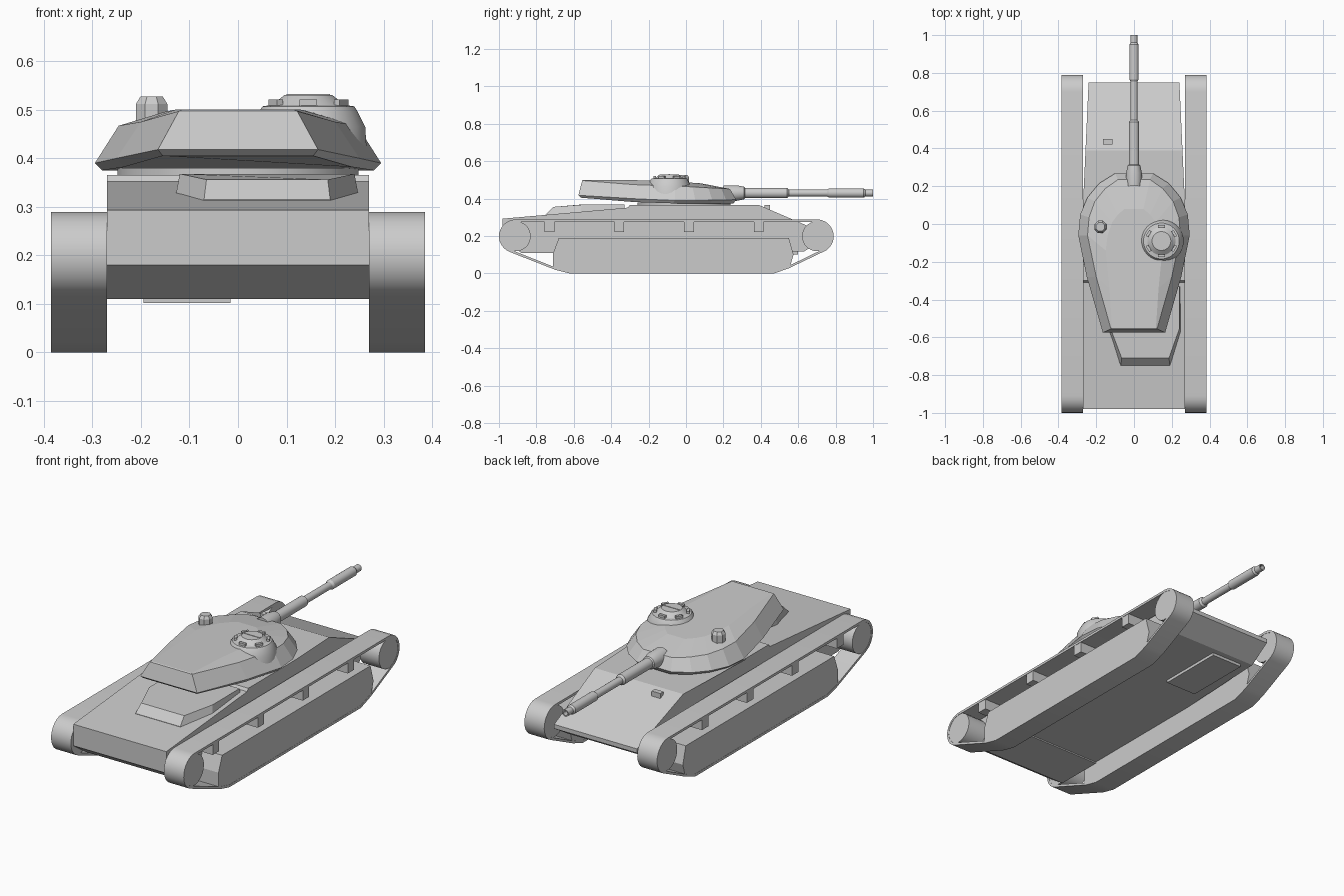
import bpy, bmesh
from math import sin, cos, pi, radians
from mathutils import Vector, Matrix

if "Cube" in bpy.data.objects:
    bpy.data.objects.remove(bpy.data.objects["Cube"])


def loft(name, rings, closed=False, smooth=False):
    """Skin a list of equal-length point rings; cap the ends or join them up."""
    bm = bmesh.new()
    vr = [[bm.verts.new(p) for p in r] for r in rings]
    n = len(rings[0])
    pairs = list(zip(vr, vr[1:])) + ([(vr[-1], vr[0])] if closed else [])
    for a, b in pairs:
        for i in range(n):
            j = (i + 1) % n
            bm.faces.new((a[i], a[j], b[j], b[i]))
    if not closed:
        bm.faces.new(vr[0])
        bm.faces.new(vr[-1])
    bmesh.ops.recalc_face_normals(bm, faces=bm.faces[:])
    me = bpy.data.meshes.new(name)
    bm.to_mesh(me)
    bm.free()
    ob = bpy.data.objects.new(name, me)
    bpy.context.collection.objects.link(ob)
    if smooth:
        bpy.ops.object.select_all(action='DESELECT')
        ob.select_set(True)
        bpy.context.view_layer.objects.active = ob
        bpy.ops.object.shade_smooth_by_angle(angle=radians(30))
    return ob


def lathe(name, profile, centre, axis='Z', seg=24, smooth=True):
    """Profile of (radius, distance along axis) turned around an axis."""
    rot = {'Z': Matrix.Identity(3),
           'Y': Matrix.Rotation(-pi / 2, 3, 'X'),
           'X': Matrix.Rotation(pi / 2, 3, 'Y')}[axis]
    rings = []
    for r, t in profile:
        rings.append([rot @ Vector((r * cos(2 * pi * (i + .5) / seg),
                                    r * sin(2 * pi * (i + .5) / seg), t)) + Vector(centre)
                      for i in range(seg)])
    return loft(name, rings, smooth=smooth)


def prism(name, profile, x0, x1, half=None):
    """Side profile of (y, z) points stretched across x."""
    h = half or (lambda y: 1)
    return loft(name, [[(x * h(y), y, z) for y, z in profile] for x in (x0, x1)])


def box(name, c, s, turn=0):
    m = Matrix.Translation(c) @ Matrix.Rotation(turn, 4, 'Z')
    return loft(name, [[m @ Vector((a * s[0] / 2, b * s[1] / 2, k * s[2] / 2))
                        for a, b in ((-1, -1), (1, -1), (1, 1), (-1, 1))] for k in (-1, 1)])


# Hull, tapering slightly toward the gun end
hull = [(-.98, .18), (-.98, .293), (-.31, .352), (-.30, .366), (.10, .366), (.39, .366),
        (.75, .212), (.75, .19), (.63, .117), (.10, .117), (-.62, .117), (-.62, .11), (-.88, .11)]
prism("hull", hull, -.27, .27, lambda y: 1 - .11 * min(max((y - .1) / .65, 0), 1))
box("belly_hatch", (-.105, .42, .111), (.18, .36, .018))
box("driver_periscope", (-.14, .435, .35), (.05, .028, .034))

# Offset raised cover on the rear deck
low = [(-.13, -.33), (-.13, -.58), (-.07, -.75), (.19, -.75), (.25, -.57), (.25, -.33)]
top = [(-.12, -.33, .368), (-.12, -.565, .368), (-.065, -.71, .356),
       (.185, -.71, .356), (.24, -.555, .368), (.24, -.33, .368)]
loft("rear_deck_cover", [[(x, y, .29) for x, y in low],
                         [(x, y, .315) for x, y in low], top])


# Tracks, wheels, side blocks and brackets on both sides
def track_path(t):
    pts = []
    for i in range(13):
        a = radians(90 + 160 * i / 12)
        pts.append((-.91 + (.09 - t) * cos(a), .199 + (.09 - t) * sin(a)))
    pts += [(-.70, .02 + t), (-.62, t), (.47, t), (.55, .028 + t)]
    for i in range(13):
        a = radians(-70 + 160 * i / 12)
        pts.append((.70 + (.09 - t) * cos(a), .199 + (.09 - t) * sin(a)))
    return pts


block = [(-.71, .026), (-.71, .11), (-.68, .19), (.55, .19), (.575, .10),
         (.555, .034), (.47, .004), (-.62, .004)]
for side, s in (("left", -1), ("right", 1)):
    xi, xo = s * .27, s * .385
    outer, inner = track_path(0), track_path(.013)
    loft(f"{side}_track", [[(xi, *p) for p in outer], [(xo, *p) for p in outer],
                           [(xo, *p) for p in inner], [(xi, *p) for p in inner]],
         closed=True, smooth=True)
    prism(f"{side}_running_gear", block, s * .271, s * .384)
    for end, y in (("rear", -.91), ("front", .70)):
        lathe(f"{side}_{end}_wheel", [(.08, -.056), (.08, .056)], (s * .3275, y, .199), 'X')
    for k in range(4):
        box(f"{side}_track_bracket_{k + 1}", (s * .3275, -.73 + .373 * k, .249), (.112, .053, .056))

# Turret: four half outlines from underside to roof, mirrored and skinned
half_rings = [
    [(.09, .255, .375), (.17, .205, .375), (.232, .13, .375), (.27, .04, .375),
     (.28, -.07, .375), (.235, -.28, .382), (.155, -.56, .405)],
    [(.10, .268, .395), (.185, .215, .393), (.247, .14, .392), (.285, .05, .39),
     (.295, -.06, .39), (.25, -.28, .40), (.165, -.575, .418)],
    [(.085, .235, .452), (.152, .188, .455), (.207, .12, .458), (.238, .035, .463),
     (.246, -.06, .467), (.20, -.28, .475), (.122, -.555, .497)],
    [(.05, .08, .482), (.085, .05, .484), (.115, .01, .486), (.14, -.06, .491),
     (.15, -.14, .496), (.13, -.34, .50), (.116, -.55, .50)],
]
loft("turret", [r + [(-x, y, z) for x, y, z in reversed(r)] for r in half_rings])
lathe("turret_ring", [(.25, .35), (.25, .38)], (0, -.01, 0), seg=32)

# Gun with sleeves and an open muzzle
gun = [(.042, .20), (.042, .27), (.034, .31), (.028, .315), (.028, .54), (.019, .55),
       (.019, .755), (.025, .765), (.025, .95), (.018, .96), (.018, 1.0), (.012, 1.0), (.012, .97)]
lathe("gun", gun, (0, 0, .43), 'Y', seg=20)

# Commander's cupola with vision blocks and hatch
cx, cy = .145, -.09
lathe("cupola", [(.122, .40), (.118, .465), (.10, .50), (.095, .507), (.075, .51),
                 (.055, .526), (.05, .53)], (cx, cy, 0), seg=28)
box("hatch_hinge", (cx, cy, .53), (.09, .008, .004))
for k in range(6):
    a = radians(30 + 60 * k)
    box(f"vision_block_{k + 1}", (cx + .078 * cos(a), cy + .078 * sin(a), .513),
        (.014, .036, .016), a)

# Roof sight
lathe("roof_sight", [(.035, .45), (.035, .512), (.025, .527)], (-.178, -.015, 0),
      seg=8, smooth=False)
